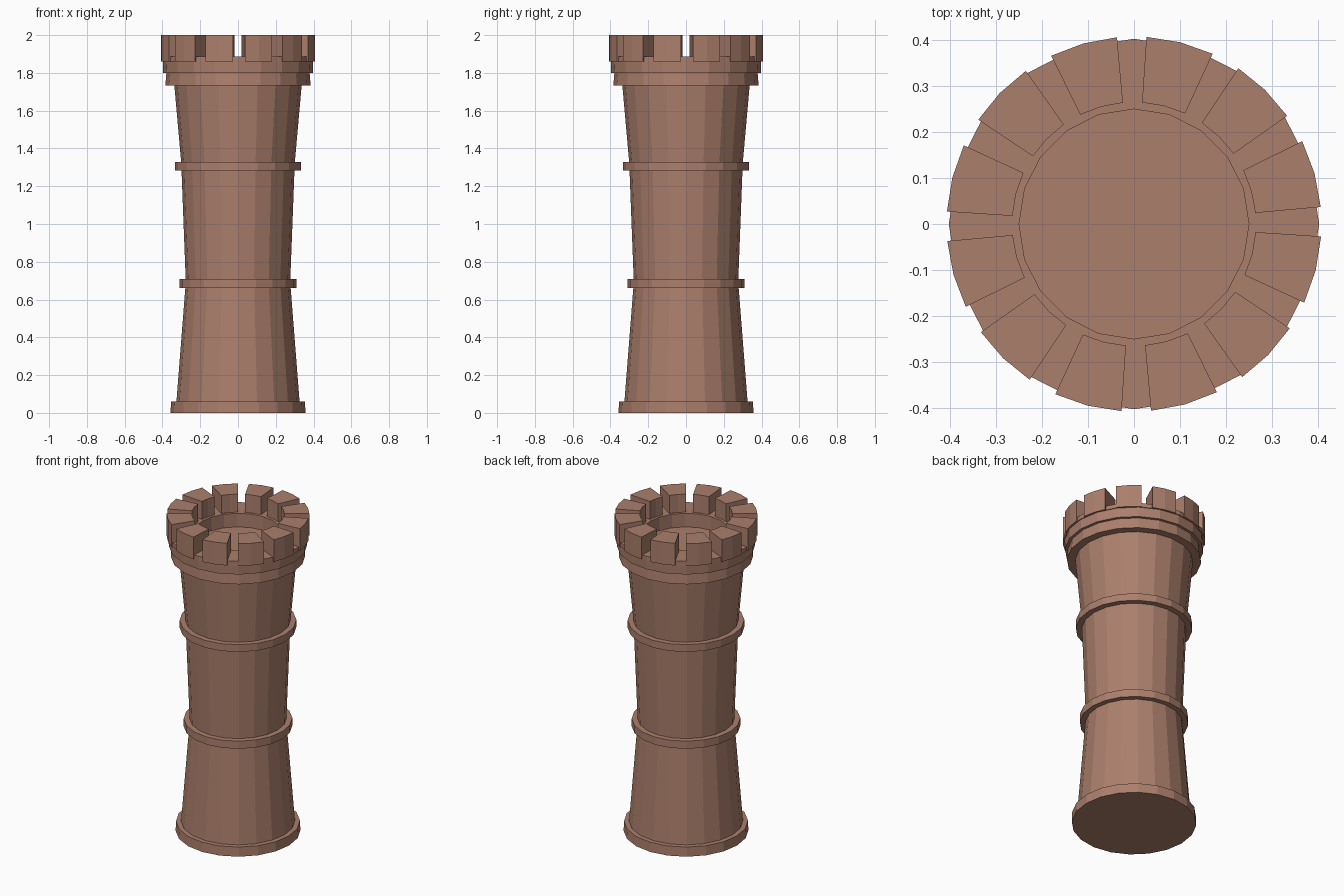
import bpy, bmesh, math

if "Cube" in bpy.data.objects:
    bpy.data.objects.remove(bpy.data.objects["Cube"])

mat = bpy.data.materials.new("clay_brown")
mat.diffuse_color = (0.41, 0.212, 0.15, 1)
mat.use_nodes = True
mat.node_tree.nodes["Principled BSDF"].inputs["Base Color"].default_value = mat.diffuse_color


def finish(bm, name):
    bmesh.ops.recalc_face_normals(bm, faces=bm.faces[:])
    me = bpy.data.meshes.new(name)
    bm.to_mesh(me)
    bm.free()
    me.materials.append(mat)
    ob = bpy.data.objects.new(name, me)
    bpy.context.collection.objects.link(ob)
    return ob


def lathe(name, profile, sides=20):
    """Closed solid of revolution from (radius, z) points, capped at both ends."""
    bm = bmesh.new()
    rings = []
    for r, z in profile:
        rings.append([bm.verts.new((r * math.cos(math.tau * i / sides),
                                    r * math.sin(math.tau * i / sides), z))
                      for i in range(sides)])
    for a, b in zip(rings, rings[1:]):
        for i in range(sides):
            j = (i + 1) % sides
            bm.faces.new((a[i], a[j], b[j], b[i]))
    bm.faces.new(rings[0][::-1])
    bm.faces.new(rings[-1])
    return finish(bm, name)


# Tower shaft with base, two bands, flared cornice and sunken roof floor
lathe("tower_body", [
    (0.357, 0), (0.355, 0.06), (0.326, 0.06),
    (0.279, 0.66), (0.311, 0.66), (0.311, 0.708), (0.277, 0.708),
    (0.299, 1.282), (0.334, 1.282), (0.334, 1.328), (0.301, 1.328),
    (0.337, 1.733), (0.385, 1.733), (0.379, 1.80), (0.396, 1.80),
    (0.398, 1.86), (0.403, 1.86), (0.403, 1.886),
    (0.25, 1.886), (0.25, 1.80)])


# Battlement blocks: curved wedges around the rim
def merlon(bm, centre, width, r_in, r_out, z0, z1, steps=2):
    angs = [centre - width / 2 + width * k / steps for k in range(steps + 1)]
    outline = [(r_out, a) for a in angs] + [(r_in, a) for a in reversed(angs)]
    low, top = [[bm.verts.new((r * math.cos(a), r * math.sin(a), z))
                 for r, a in outline] for z in (z0, z1)]
    bm.faces.new(low[::-1])
    bm.faces.new(top)
    n = len(outline)
    for i in range(n):
        j = (i + 1) % n
        bm.faces.new((low[i], low[j], top[j], top[i]))


bm = bmesh.new()
for k in range(12):
    merlon(bm, math.radians(15.7 + 30 * k), math.radians(21),
           0.265, 0.408, 1.86, 2.0)
finish(bm, "battlements")
